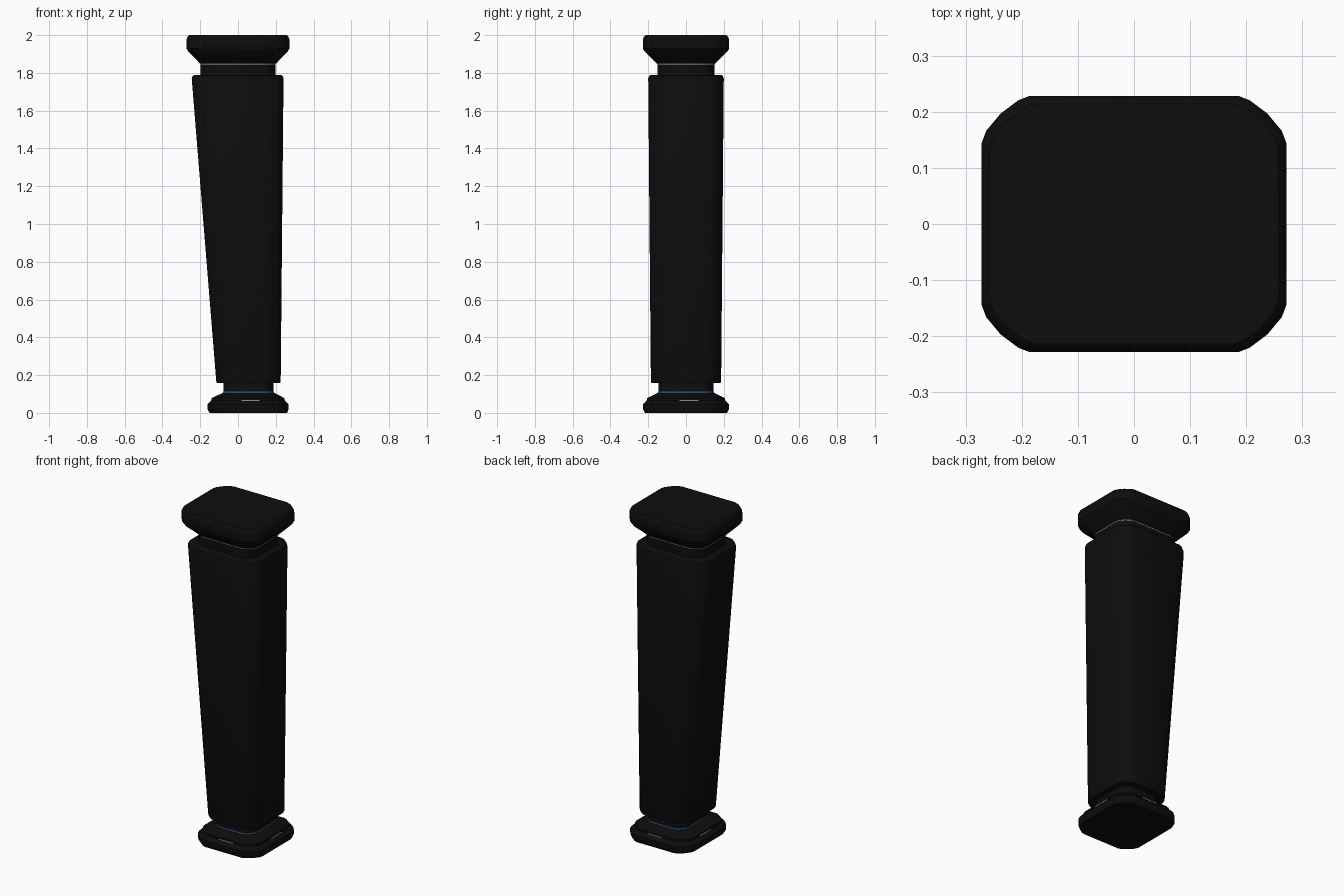
import bpy, bmesh


def material(name, rgb):
    m = bpy.data.materials.new(name)
    m.diffuse_color = (*rgb, 1)
    return m


BLACK = material("soft black", (0.004, 0.004, 0.004))
BLUE = material("blue light", (0.05, 0.13, 0.36))
GREY = material("pale grey", (0.45, 0.45, 0.45))


def outline(x0, x1, hy, c):
    """Rectangle with chamfered corners whose edges are slightly softened."""
    cx, hx = (x0 + x1) / 2, (x1 - x0) / 2
    q = [(hx, hy - c), (hx - 0.1 * c, hy - 0.73 * c),
         (hx - 0.40 * c, hy - 0.37 * c),
         (hx - 0.77 * c, hy - 0.09 * c), (hx - c, hy)]
    pts = q + [(-x, y) for x, y in reversed(q)]
    pts += [(-x, -y) for x, y in pts]
    return [(cx + x, y) for x, y in pts]


def loft(name, sections, mat):
    """Stack outlines given as (z, x0, x1, half depth, chamfer)."""
    bm = bmesh.new()
    rings = [[bm.verts.new((x, y, z)) for x, y in outline(x0, x1, hy, c)]
             for z, x0, x1, hy, c in sections]
    n = len(rings[0])
    for a, b in zip(rings, rings[1:]):
        for i in range(n):
            j = (i + 1) % n
            bm.faces.new((a[i], a[j], b[j], b[i]))
    bm.faces.new(rings[0][::-1])
    bm.faces.new(rings[-1])
    me = bpy.data.meshes.new(name)
    bm.to_mesh(me)
    bm.free()
    me.materials.append(mat)
    ob = bpy.data.objects.new(name, me)
    bpy.context.collection.objects.link(ob)
    bpy.context.view_layer.objects.active = ob
    ob.select_set(True)
    bpy.ops.object.shade_smooth_by_angle(angle=0.5)
    ob.select_set(False)
    return ob


# stepped foot
loft("foot", [(0, -0.150, 0.260, 0.218, 0.080),
              (0.020, -0.162, 0.268, 0.228, 0.085),
              (0.045, -0.162, 0.268, 0.228, 0.085),
              (0.060, -0.148, 0.254, 0.214, 0.080),
              (0.066, -0.140, 0.246, 0.206, 0.078),
              (0.078, -0.140, 0.246, 0.206, 0.078),
              (0.104, -0.085, 0.196, 0.153, 0.060)], BLACK)
# glowing ring and lower neck
loft("light_ring", [(0.103, -0.079, 0.190, 0.148, 0.055),
                    (0.112, -0.079, 0.190, 0.148, 0.055)], BLUE)
loft("lower_neck", [(0.110, -0.077, 0.188, 0.146, 0.055),
                    (0.165, -0.077, 0.188, 0.146, 0.055)], BLACK)
# leaning, tapered shaft
loft("shaft", [(0.158, -0.112, 0.223, 0.183, 0.070),
               (0.166, -0.115, 0.226, 0.186, 0.072),
               (1.770, -0.245, 0.241, 0.200, 0.078),
               (1.783, -0.241, 0.237, 0.196, 0.077),
               (1.790, -0.230, 0.226, 0.186, 0.074)], BLACK)
# upper neck and seam
loft("upper_neck", [(1.785, -0.198, 0.198, 0.152, 0.065),
                    (1.848, -0.198, 0.198, 0.152, 0.065)], BLACK)
loft("seam", [(1.844, -0.199, 0.199, 0.153, 0.065),
              (1.849, -0.199, 0.199, 0.153, 0.065)], GREY)
# flared cap
loft("cap", [(1.849, -0.201, 0.201, 0.155, 0.065),
             (1.915, -0.264, 0.264, 0.221, 0.083),
             (1.928, -0.272, 0.272, 0.228, 0.085),
             (1.978, -0.272, 0.272, 0.228, 0.085),
             (1.993, -0.266, 0.266, 0.222, 0.083),
             (2.000, -0.258, 0.258, 0.214, 0.080)], BLACK)

# small pale slots on the four sides of the foot
for side, pos, size in (("front", (0.065, -0.206, 0.066), (0.095, 0.008, 0.005)),
                        ("back", (0.065, 0.206, 0.066), (0.095, 0.008, 0.005)),
                        ("right", (0.246, 0.015, 0.066), (0.008, 0.1, 0.005)),
                        ("left", (-0.140, 0.015, 0.066), (0.008, 0.1, 0.005))):
    bpy.ops.mesh.primitive_cube_add(size=1, location=pos)
    ob = bpy.context.object
    ob.name = "foot_slot_" + side
    ob.scale = size
    ob.data.materials.append(GREY)
